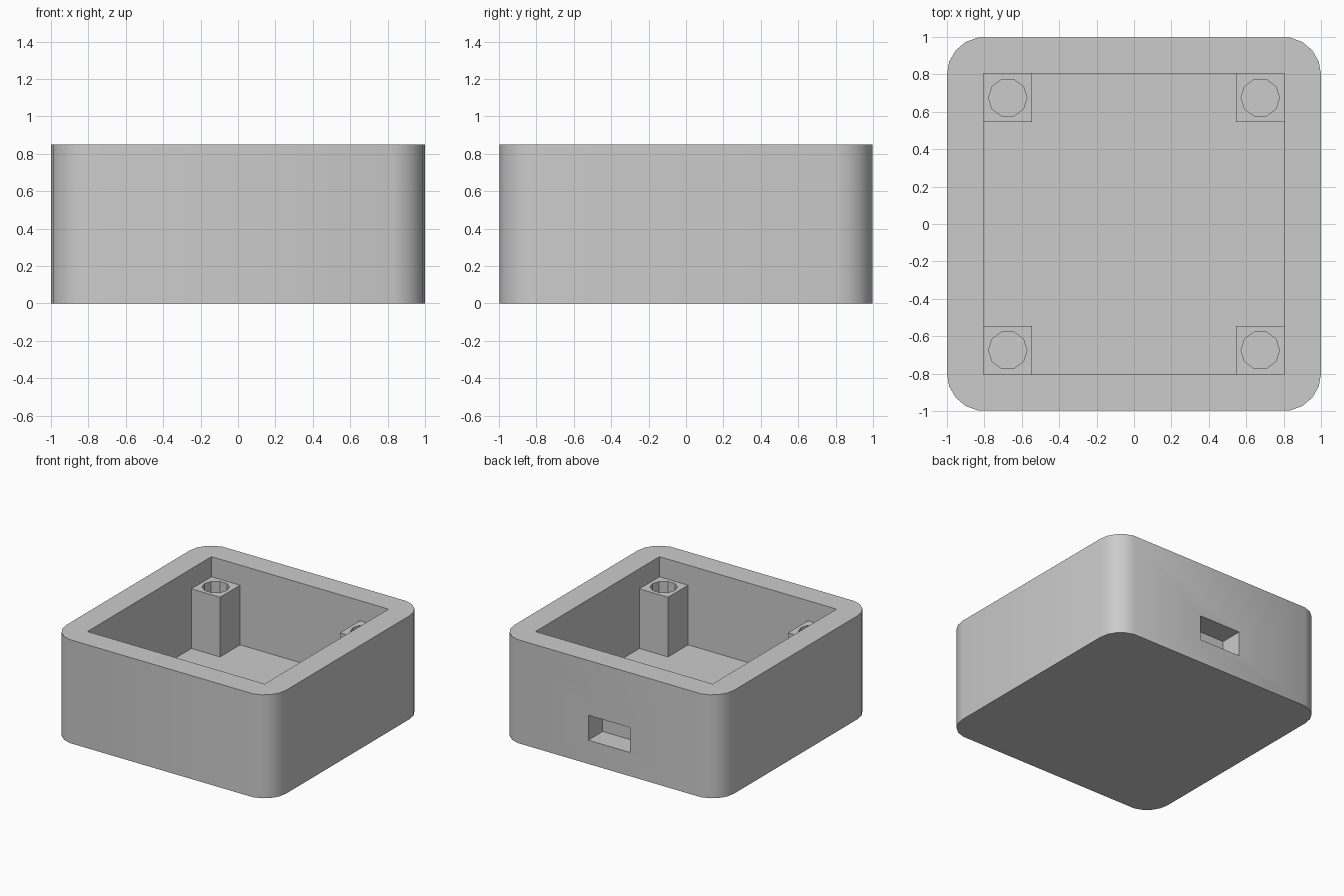
import bpy, bmesh
from math import cos, sin, pi, radians

cube = bpy.data.objects.get("Cube")
if cube:
    bpy.data.objects.remove(cube, do_unlink=True)

HEIGHT, FLOOR, INNER = 0.85, 0.195, 0.805
POST_TOP, POST_INNER, HOLE_AT = 0.685, 0.545, 0.675

grey = bpy.data.materials.new("light grey plastic")
grey.use_nodes = True
colour = (0.6, 0.6, 0.6, 1)
grey.diffuse_color = colour
grey.node_tree.nodes["Principled BSDF"].inputs["Base Color"].default_value = colour


def prism(name, outline, z0, z1):
    """Upright solid with the given outline."""
    bm = bmesh.new()
    base = bm.faces.new([bm.verts.new((x, y, z0)) for x, y in outline])
    top = bmesh.ops.extrude_face_region(bm, geom=[base], use_keep_orig=True)["geom"]
    moved = [v for v in top if isinstance(v, bmesh.types.BMVert)]
    bmesh.ops.translate(bm, verts=moved, vec=(0, 0, z1 - z0))
    bmesh.ops.recalc_face_normals(bm, faces=bm.faces)
    mesh = bpy.data.meshes.new(name)
    bm.to_mesh(mesh)
    bm.free()
    mesh.materials.append(grey)
    obj = bpy.data.objects.new(name, mesh)
    bpy.context.collection.objects.link(obj)
    return obj


def box(name, x0, x1, y0, y1, z0, z1):
    return prism(name, [(x0, y0), (x1, y0), (x1, y1), (x0, y1)], z0, z1)


def select(obj):
    bpy.ops.object.select_all(action="DESELECT")
    obj.select_set(True)
    bpy.context.view_layer.objects.active = obj


def cut(obj, cutter):
    """Subtract the cutter for good, then discard it."""
    mod = obj.modifiers.new("cut", "BOOLEAN")
    mod.operation, mod.solver, mod.object = "DIFFERENCE", "EXACT", cutter
    select(obj)
    bpy.ops.object.modifier_apply(modifier=mod.name)
    bpy.data.objects.remove(cutter, do_unlink=True)


# Rounded case: each corner is part of an 18-sided circle
arc = [(0.8 + 0.2 * cos(radians(a)), 0.8 + 0.2 * sin(radians(a)))
       for a in range(0, 81, 20)]
outline = (arc
           + [(-x, y) for x, y in reversed(arc)]
           + [(-x, -y) for x, y in arc]
           + [(x, -y) for x, y in reversed(arc)])
case = prism("case", outline, 0, HEIGHT)

# Square cavity and blind slot in the back wall
cut(case, box("cavity_cutter", -INNER, INNER, -INNER, INNER, FLOOR, 1))
cut(case, box("slot_cutter", -0.19, 0.19, 0.81, 1.1, FLOOR, 0.4))
select(case)
bpy.ops.object.shade_smooth_by_angle(angle=radians(30))

# Square corner posts with ten-sided screw holes
for end, sy in (("front", -1), ("back", 1)):
    for side, sx in (("right", -1), ("left", 1)):
        xs = sorted((sx * POST_INNER, sx * (INNER + 0.01)))
        ys = sorted((sy * POST_INNER, sy * (INNER + 0.003)))
        post = box(f"{end}_{side}_post", *xs, *ys, FLOOR - 0.01, POST_TOP)
        circle = [(sx * HOLE_AT + 0.103 * cos(i * pi / 5),
                   sy * HOLE_AT + 0.103 * sin(i * pi / 5)) for i in range(10)]
        cut(post, prism("hole_cutter", circle, FLOOR, 1))
